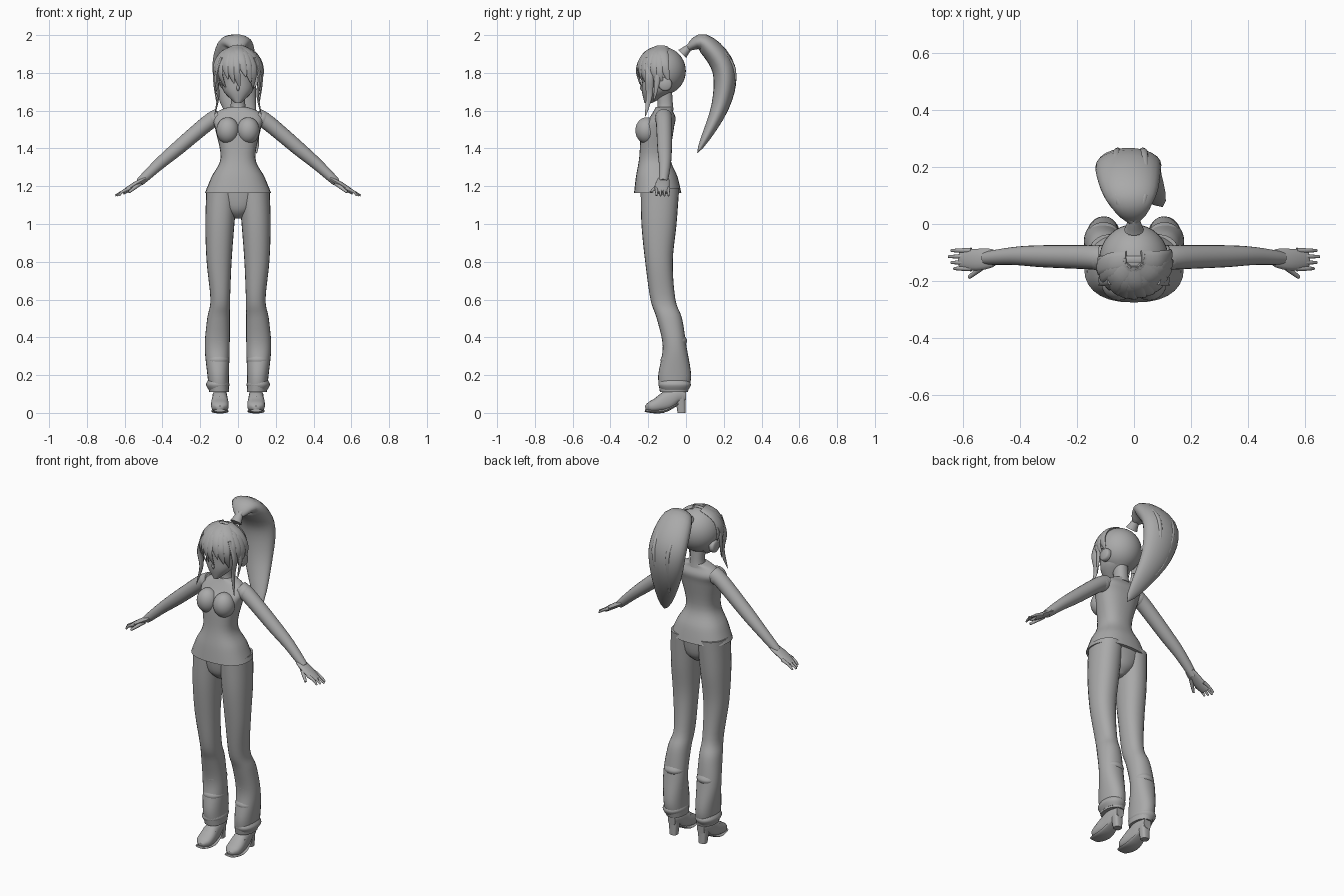
import bpy, bmesh, math
from mathutils import Vector

if "Cube" in bpy.data.objects:
    bpy.data.objects.remove(bpy.data.objects["Cube"], do_unlink=True)

GREY = (0.4, 0.4, 0.4, 1)
ACROSS, FORWARD, UP = Vector((1, 0, 0)), Vector((0, 1, 0)), Vector((0, 0, 1))

material = bpy.data.materials.new("plain grey")
material.use_nodes = True
material.diffuse_color = GREY
material.node_tree.nodes["Principled BSDF"].inputs["Base Color"].default_value = GREY


def finish(name, bm):
    """Turn a bmesh into a smooth shaded grey object."""
    bmesh.ops.recalc_face_normals(bm, faces=bm.faces)
    mesh = bpy.data.meshes.new(name)
    bm.to_mesh(mesh)
    bm.free()
    mesh.materials.append(material)
    part = bpy.data.objects.new(name, mesh)
    bpy.context.collection.objects.link(part)
    bpy.ops.object.select_all(action='DESELECT')
    bpy.context.view_layer.objects.active = part
    part.select_set(True)
    bpy.ops.object.shade_smooth_by_angle(angle=math.radians(50))


def smooth_rows(rows, steps=5):
    """Catmull-Rom resampling of rows of any length."""
    result = []
    last = len(rows) - 1
    for i in range(last):
        before, after = rows[max(i - 1, 0)], rows[min(i + 2, last)]
        for j in range(steps):
            t = j / steps
            row = []
            for a, b, c, d in zip(before, rows[i], rows[i + 1], after):
                slope_in, slope_out = (c - a) / 2, (d - b) / 2
                ease = t * t * (3 - 2 * t)
                row.append(b + (c - b) * ease + slope_in * t * (1 - t) ** 2
                           - slope_out * t * t * (1 - t))
            result.append(row)
    return result + [list(rows[last])]


def skin(name, rows, ref=ACROSS, sides=20, power=2, level=False):
    """Skin rings of (x, y, z, half width along ref, half depth)."""
    bm = bmesh.new()
    rings = []
    last = len(rows) - 1
    for i, (x, y, z, width, depth) in enumerate(rows):
        ahead, behind = rows[min(i + 1, last)], rows[max(i - 1, 0)]
        along = UP if level else (Vector(ahead[:3]) - Vector(behind[:3])).normalized()
        u = (ref - along * ref.dot(along)).normalized()
        v = along.cross(u)
        ring = []
        for j in range(sides):
            angle = math.tau * j / sides
            c, s = math.cos(angle), math.sin(angle)
            c = math.copysign(abs(c) ** (2 / power), c) * max(width, .001)
            s = math.copysign(abs(s) ** (2 / power), s) * max(depth, .001)
            ring.append(bm.verts.new(Vector((x, y, z)) + u * c + v * s))
        rings.append(ring)
    for low, high in zip(rings, rings[1:]):
        for j in range(sides):
            k = (j + 1) % sides
            bm.faces.new((low[j], low[k], high[k], high[j]))
    bm.faces.new(rings[0])
    bm.faces.new(rings[-1])
    finish(name, bm)


def stack(name, x, rows, power=2.2):
    """Upright form from level rings of (z, y, half width, half depth)."""
    rings = [(x, y, z, width, depth) for z, y, width, depth in rows]
    skin(name, smooth_rows(rings), sides=28, power=power, level=True)


def taper(f):
    return 1 - f ** 3


def leaf(f):
    return math.sin(math.pi * f) ** .8 if 0 < f < 1 else 0


def narrowing(f):
    return 1 - f / 2


def strand(name, points, width, depth, shape, ref=ACROSS, sides=12):
    """Sweep an ellipse along a path, its size following a shape rule."""
    path = smooth_rows(points)
    sizes = [shape(i / (len(path) - 1)) for i in range(len(path))]
    rows = [(*p, width * size, depth * size) for p, size in zip(path, sizes)]
    skin(name, rows, ref, sides)


def ball(name, centre, radii, keep=lambda point: True):
    """Ellipsoid made of the faces whose centre passes the keep rule."""
    bm = bmesh.new()
    bmesh.ops.create_uvsphere(bm, u_segments=32, v_segments=20, radius=1)
    bmesh.ops.scale(bm, vec=radii, verts=bm.verts)
    bmesh.ops.translate(bm, vec=centre, verts=bm.verts)
    hidden = [f for f in bm.faces if not keep(f.calc_center_median())]
    bmesh.ops.delete(bm, geom=hidden, context='FACES')
    finish(name, bm)


# Top with flared hem, narrow waist and sloping shoulders
stack("top", 0, [(1.165, -.15, .175, .125), (1.25, -.155, .14, .11), (1.35, -.165, .092, .083),
                 (1.5, -.15, .12, .085), (1.56, -.125, .135, .07),
                 (1.6, -.12, .1, .05), (1.62, -.115, .045, .045)], power=2.4)
stack("neck", 0, [(1.6, -.11, .045, .045), (1.64, -.11, .038, .04), (1.72, -.12, .04, .045)])
stack("trouser_seat", 0, [(1.03, -.14, .02, .04), (1.08, -.14, .09, .085), (1.19, -.14, .165, .1)])

# Tapered face with nose and mouth
stack("head", 0, [(1.64, -.2, .015, .02), (1.7, -.155, .075, .078),
                  (1.76, -.135, .09, .1), (1.83, -.13, .1, .105), (1.9, -.13, .07, .07)])
strand("nose", [(0, -.225, 1.74), (0, -.235, 1.72), (0, -.22, 1.7)], .008, .009, leaf)
strand("mouth", [(-.02, -.215, 1.68), (0, -.222, 1.677), (.02, -.215, 1.68)], .004, .005, leaf, UP)

# Hair cap, open over the face
CENTRE, RADII = Vector((0, -.125, 1.81)), Vector((.122, .124, .127))
ball("hair_cap", CENTRE, RADII, lambda p: p.z > 1.7 and (p.y > -.135 or p.z > 1.82))


def on_hair(angle, drop, grow):
    """Point over the hair cap: angle zero is the front, drop zero the crown."""
    way = Vector((math.sin(angle) * math.sin(drop), -math.cos(angle) * math.sin(drop), math.cos(drop)))
    return CENTRE + RADII * way * grow


# Fringe locks swept to one side, in repeating lengths
for i in range(13):
    angle = (i - 6) / 4
    reach = 2 + (i % 3 - 1) / 5 + abs(angle) / 8
    points = [on_hair(angle + f * f / 3, reach * f, 1 + f * f / 8) for f in (.1, .4, .7, 1)]
    facing = Vector((math.cos(angle), math.sin(angle), 0))
    strand("fringe_lock", points, .034, .011, taper, facing)

# Hair band over the crown
band = [on_hair(math.pi / 2, i * .3, 1.02) for i in range(-6, 7)]
strand("hair_band", band, .012, .004, lambda f: 1, FORWARD)

# High ponytail with its tie and two loose strands
strand("hair_tie", [(0, -.02, 1.9), (0, .02, 1.94)], .035, .03, narrowing)
strand("ponytail", [(0, 0, 1.92), (-.01, .09, 1.96), (-.02, .2, 1.82), (.01, .18, 1.62),
                    (.1, .06, 1.375)], .115, .062, leaf, sides=24)
for x in (.035, -.06):
    strand("ponytail_strand", [(0, 0, 1.93), (x, .1, 1.985), (x, .255, 1.82),
                               (x / 2, .2, 1.58), (.1, .07, 1.4)], .014, .011, taper)

for s, side in ((1, "left_"), (-1, "right_")):
    def mirrored(*points):
        return [(s * x, y, z) for x, y, z in points]

    ball(side + "bust", (s * .054, -.208, 1.495), (.06, .06, .07))
    ball(side + "shoulder", (s * .125, -.118, 1.555), (.045, .045, .045))

    # Ear cover and hanging locks
    strand(side + "ear_cover", mirrored((.1, -.11, 1.74), (.125, -.11, 1.74)), .037, .037,
           lambda f: 1 - f ** 4 / 4, FORWARD, 20)
    strand(side + "side_lock", mirrored((.085, -.19, 1.88), (.115, -.195, 1.78),
                                        (.105, -.195, 1.68), (.125, -.215, 1.57)), .01, .024, taper)
    strand(side + "ear_lock", mirrored((.1, -.16, 1.87), (.124, -.15, 1.78), (.115, -.17, 1.65)),
           .009, .018, taper)

    # Arm, palm and fingers
    strand(side + "arm", mirrored((.1, -.118, 1.57), (.16, -.116, 1.535), (.32, -.113, 1.4),
                                  (.42, -.112, 1.315), (.52, -.12, 1.222)),
           .044, .043, lambda f: 1 - f * f / 2, FORWARD, 20)
    strand(side + "palm", mirrored((.49, -.118, 1.24), (.55, -.125, 1.205), (.61, -.125, 1.165)),
           .038, .015, lambda f: leaf(f / 2 + .25), FORWARD, 16)
    for i in range(4):
        y = -.156 + i * .021
        tip = .65 - abs(i - 2) / 99
        strand(side + "finger", mirrored((.57, y, 1.19), (.61, y, 1.172), (tip, y, 1.15)),
               .01, .01, narrowing)
    strand(side + "thumb", mirrored((.52, -.14, 1.215), (.55, -.165, 1.19), (.578, -.187, 1.168)),
           .013, .012, narrowing)

    # Trouser leg, loose and gathered below the knee
    rows = [(.1, -.064, .11, .052, .074), (.105, -.06, .2, .057, .087), (.11, -.06, .35, .066, .063),
            (.103, -.088, .5, .06, .067), (.094, -.122, .6, .052, .066), (.1, -.143, .8, .066, .073),
            (.096, -.143, 1, .077, .093), (.085, -.138, 1.19, .082, .102)]
    skin(side + "trouser_leg", smooth_rows([(s * x, *rest) for x, *rest in rows]),
         sides=24, power=2.2, level=True)
    for z, depth in ((.15, .086), (.28, .075), (.38, .066)):
        stack(side + "trouser_fold", s * .107, [(z + h, -.06, .062 - abs(h) / 2, depth - abs(h) / 2)
                                                for h in (-.03, 0, .03)])

    # Heeled shoe: upper, sole, heel and laces
    rows = [(-.215, .025, .018, .012), (-.19, .032, .042, .027), (-.15, .043, .047, .038),
            (-.1, .065, .042, .05), (-.05, .09, .037, .04), (0, .09, .024, .03)]
    skin(side + "shoe", smooth_rows([(s * .096, *row) for row in rows]), power=2.5)
    strand(side + "sole", mirrored((.096, -.218, .012), (.096, -.12, .01), (.096, -.02, .06)),
           .046, .01, lambda f: 1 - abs(f - .4) ** 2 * 2, sides=16)
    stack(side + "heel", s * .096, [(0, -.024, .022, .021), (.09, -.03, .03, .028)], power=3)
    for y, z in ((-.15, .083), (-.128, .1)):
        strand(side + "lace", mirrored((.06, y, z - .02), (.096, y, z), (.132, y, z - .02)),
               .006, .006, lambda f: 1, FORWARD, 8)
